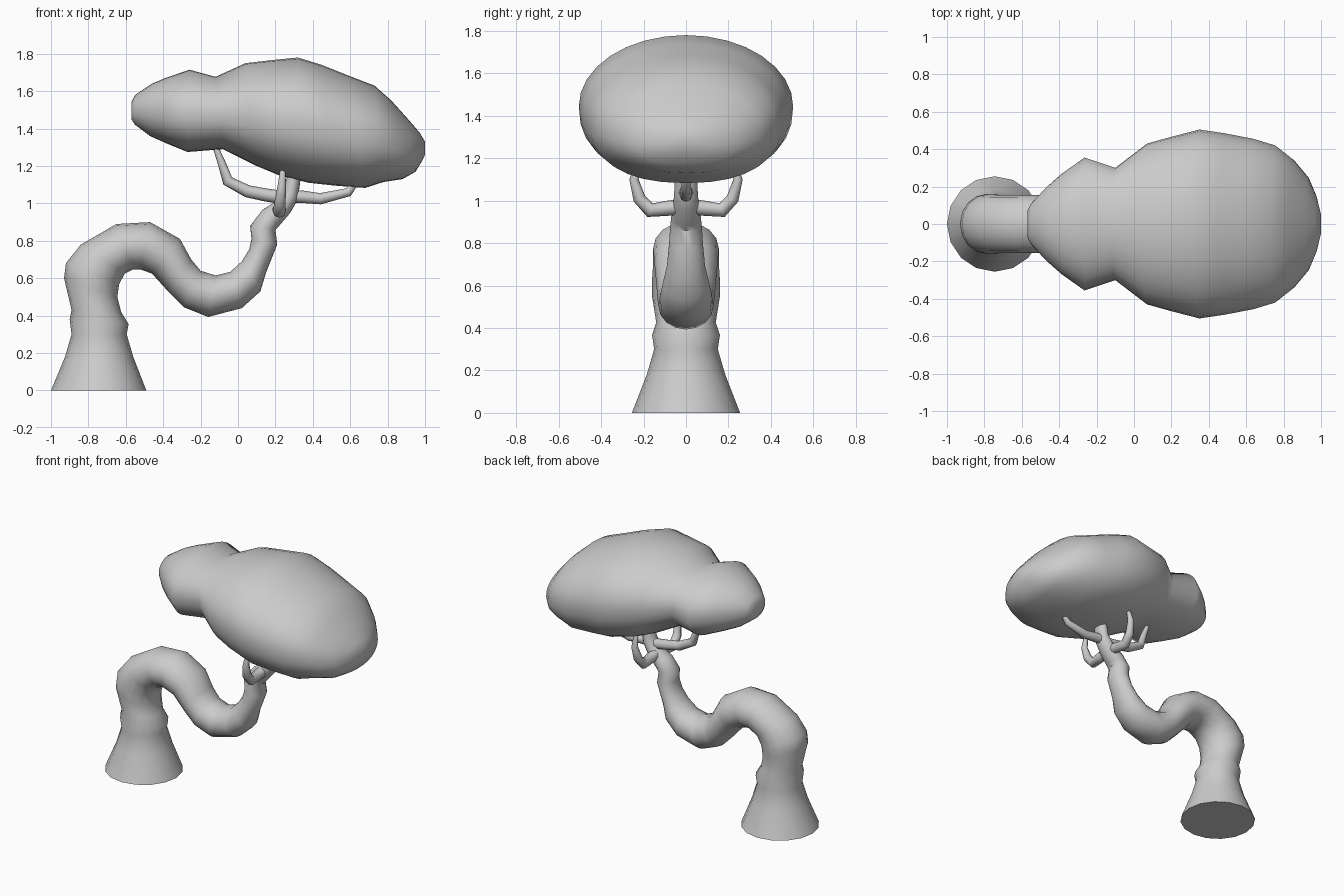
import bpy, bmesh
from math import sin, cos, pi, copysign

if "Cube" in bpy.data.objects:
    bpy.data.objects.remove(bpy.data.objects["Cube"])


def finish(obj, angle):
    bpy.ops.object.select_all(action='DESELECT')
    obj.select_set(True)
    bpy.context.view_layer.objects.active = obj
    bpy.ops.object.shade_smooth_by_angle(angle=angle)


def loft(name, rings, angle=0.8):
    """Skin a list of equal-length point rings and cap both ends."""
    bm = bmesh.new()
    loops = [[bm.verts.new(p) for p in ring] for ring in rings]
    n = len(loops[0])
    for a, b in zip(loops, loops[1:]):
        for i in range(n):
            j = (i + 1) % n
            bm.faces.new((a[i], a[j], b[j], b[i]))
    bm.faces.new(loops[0][::-1])
    bm.faces.new(loops[-1])
    bmesh.ops.recalc_face_normals(bm, faces=bm.faces)
    mesh = bpy.data.meshes.new(name)
    bm.to_mesh(mesh)
    bm.free()
    obj = bpy.data.objects.new(name, mesh)
    bpy.context.collection.objects.link(obj)
    finish(obj, angle)
    return obj


def spow(v, e):
    return copysign(abs(v) ** e, v)


def section(x1, z1, x2, z2, w, n, power=1.0):
    """Oval spanning two points of the side outline, half-width w in y."""
    cx, cz, hx, hz = (x1 + x2) / 2, (z1 + z2) / 2, (x1 - x2) / 2, (z1 - z2) / 2
    ring = []
    for i in range(n):
        a = 2 * pi * i / n
        c, s = cos(a), sin(a)
        e = power if c < 0 else 1.0
        c, s = spow(c, e), spow(s, e)
        ring.append((cx + hx * c, w * s, cz + hz * c))
    return ring


# Twisting trunk: outer and inner outline points plus half-width
trunk = [
    (-1, 0, -.49, 0, .255), (-.925, .18, -.56, .18, .185),
    (-.89, .3, -.595, .3, .15), (-.9, .38, -.585, .355, .16),
    (-.89, .43, -.625, .42, .14), (-.93, .6, -.645, .5, .16),
    (-.92, .68, -.635, .57, .16), (-.84, .78, -.605, .625, .155),
    (-.65, .89, -.56, .648, .155), (-.47, .9, -.525, .648, .155),
    (-.31, .81, -.46, .625, .15), (-.25, .7, -.365, .52, .14),
    (-.2, .64, -.29, .445, .135), (-.12, .615, -.16, .393, .13),
    (-.04, .635, .02, .44, .125), (.02, .69, .12, .53, .11),
    (.06, .755, .15, .63, .09), (.072, .81, .21, .78, .08),
    (.065, .88, .2, .86, .075), (.13, .965, .22, .88, .07),
    (.2, 1.01, .28, .95, .06), (.25, 1.08, .32, 1.02, .055),
    (.27, 1.2, .34, 1.17, .05)]
loft("trunk", [section(*r, 16) for r in trunk])

# Two-lobed foliage: x of top, top z, x of bottom, bottom z, half-width
foliage = [
    (-.57, 1.54, -.57, 1.45, .07), (-.55, 1.58, -.55, 1.42, .11),
    (-.46, 1.64, -.47, 1.36, .2), (-.39, 1.67, -.38, 1.32, .27),
    (-.26, 1.715, -.27, 1.275, .355), (-.12, 1.677, -.08, 1.29, .3),
    (.04, 1.75, .1, 1.2, .43), (.17, 1.765, .22, 1.15, .465),
    (.32, 1.78, .38, 1.11, .505), (.45, 1.74, .52, 1.095, .485),
    (.6, 1.68, .68, 1.083, .455), (.73, 1.63, .78, 1.115, .42),
    (.82, 1.55, .88, 1.13, .345), (.91, 1.45, .95, 1.17, .25),
    (.97, 1.38, .98, 1.22, .15), (1, 1.33, 1, 1.26, .05)]
loft("foliage", [section(*r, 32, .85) for r in foliage], 1.2)


# Thin upturned branches
def branch(name, pts):
    cu = bpy.data.curves.new(name, 'CURVE')
    cu.dimensions = '3D'
    cu.bevel_depth = 1.0
    cu.bevel_resolution = 2
    cu.use_fill_caps = True
    sp = cu.splines.new('POLY')
    sp.points.add(len(pts) - 1)
    for p, (x, y, z, r) in zip(sp.points, pts):
        p.co = (x, y, z, 1)
        p.radius = r
    obj = bpy.data.objects.new(name, cu)
    bpy.context.collection.objects.link(obj)
    bpy.ops.object.select_all(action='DESELECT')
    obj.select_set(True)
    bpy.context.view_layer.objects.active = obj
    bpy.ops.object.convert(target='MESH')
    finish(bpy.context.object, 0.9)


branch("left_branch", [(.25, 0, 1.03, .036), (.15, 0, 1.045, .035),
                       (.05, 0, 1.065, .033), (-.055, 0, 1.12, .03),
                       (-.085, 0, 1.21, .022), (-.12, 0, 1.3, .015)])
branch("right_branch", [(.27, 0, 1.04, .036), (.35, 0, 1.035, .033),
                        (.44, 0, 1.025, .03), (.59, 0, 1.06, .024),
                        (.63, 0, 1.11, .015)])
for side, label in ((-1, "front"), (1, "back")):
    branch(label + "_branch", [(.22, side * .03, .97, .036),
                               (.22, side * .08, .965, .036),
                               (.22, side * .17, .955, .034),
                               (.225, side * .22, 1.01, .03),
                               (.235, side * .245, 1.1, .022),
                               (.24, side * .22, 1.2, .012)])
